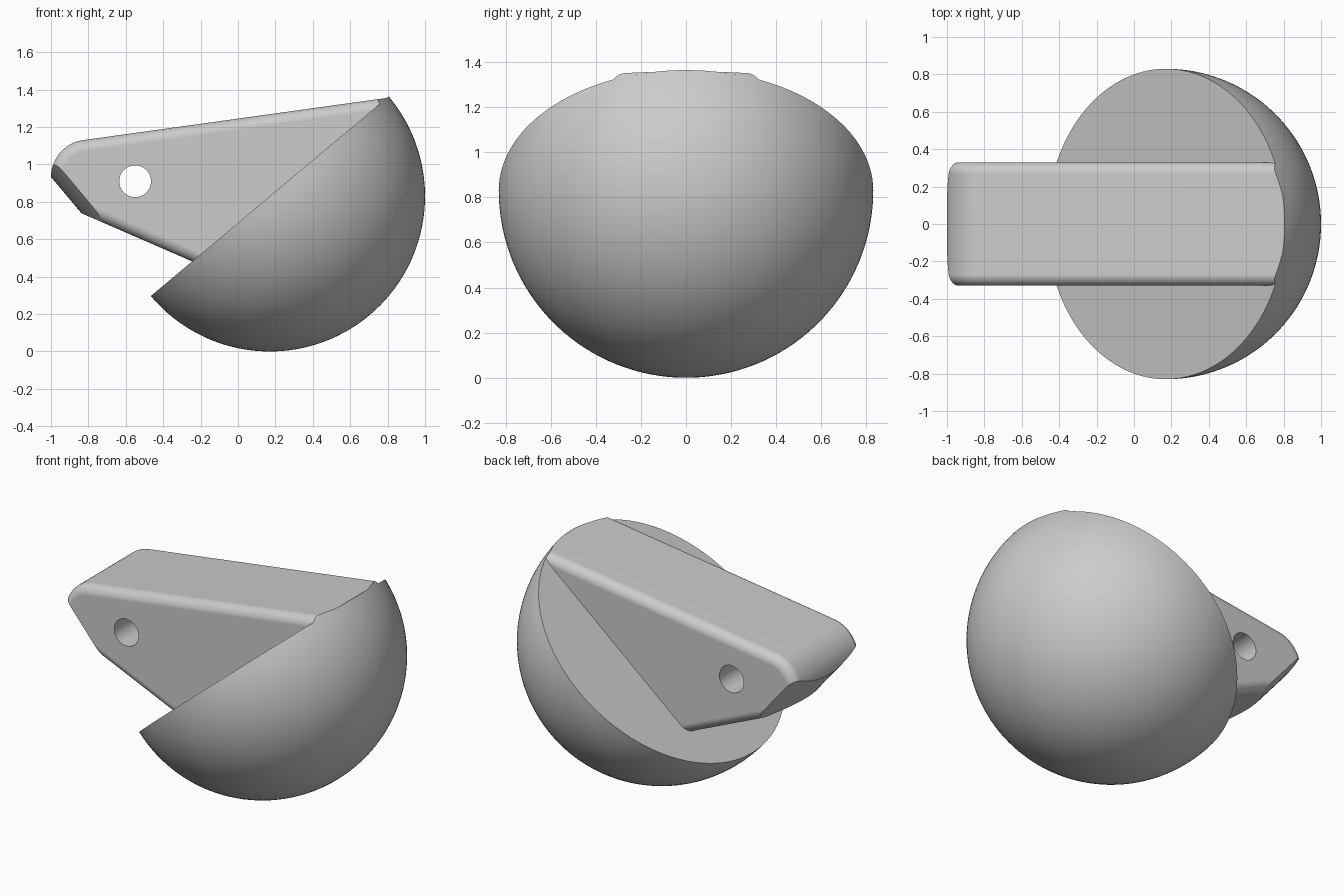
import bpy, bmesh, math
from mathutils import Matrix, Vector

if "Cube" in bpy.data.objects:
    bpy.data.objects.remove(bpy.data.objects["Cube"])

RADIUS = 0.83
CENTRE = Vector((0.17, 0, RADIUS))
TILT = Matrix.Translation(CENTRE) @ Matrix.Rotation(math.radians(-40), 4, "Y")

grey = bpy.data.materials.new("plain grey")
grey.use_nodes = True
COLOUR = (0.6, 0.6, 0.6, 1)
grey.diffuse_color = COLOUR
grey.node_tree.nodes["Principled BSDF"].inputs["Base Color"].default_value = COLOUR


def make(name, bm):
    bmesh.ops.recalc_face_normals(bm, faces=bm.faces)
    mesh = bpy.data.meshes.new(name)
    bm.to_mesh(mesh)
    bm.free()
    mesh.materials.append(grey)
    obj = bpy.data.objects.new(name, mesh)
    bpy.context.collection.objects.link(obj)
    return obj


def cylinder(name, radius, depth, matrix, sides):
    bm = bmesh.new()
    bmesh.ops.create_cone(bm, cap_ends=True, segments=sides, radius1=radius,
                          radius2=radius, depth=depth, matrix=matrix)
    return make(name, bm)


def activate(obj):
    bpy.ops.object.select_all(action="DESELECT")
    obj.select_set(True)
    bpy.context.view_layer.objects.active = obj


def boolean(obj, cutter, operation):
    mod = obj.modifiers.new(operation.lower(), "BOOLEAN")
    mod.operation, mod.object, mod.solver = operation, cutter, "EXACT"
    cutter.hide_render = True


def smooth(obj):
    activate(obj)
    bpy.ops.object.shade_smooth_by_angle(angle=math.radians(22))
    mod = obj.modifiers.new("even shading", "WEIGHTED_NORMAL")
    mod.keep_sharp = True


# Half ball with a flat tilted face
bm = bmesh.new()
bmesh.ops.create_uvsphere(bm, u_segments=128, v_segments=64, radius=RADIUS)
cut = bmesh.ops.bisect_plane(bm, geom=bm.verts[:] + bm.edges[:] + bm.faces[:],
                             plane_co=(0, 0, 0), plane_no=(0, 0, 1), clear_outer=True)
bmesh.ops.holes_fill(bm, edges=[e for e in bm.edges if e.is_boundary], sides=0)
bm.transform(TILT)
half_ball = make("half_ball", bm)
smooth(half_ball)

# Arm: side profile extruded across y, with a rounded nose
HALF_WIDTH = 0.33
profile = [(-1, 1.106), (1, 1.384), (1, 0.375), (0, 0.375), (-1, 0.81)]
bm = bmesh.new()
face = bm.faces.new([bm.verts.new((x, -HALF_WIDTH, z)) for x, z in profile])
ext = bmesh.ops.extrude_face_region(bm, geom=[face])
bmesh.ops.translate(bm, vec=(0, 2 * HALF_WIDTH, 0),
                    verts=[v for v in ext["geom"] if isinstance(v, bmesh.types.BMVert)])
nose = [e for e in bm.edges
        if all(v.co.x < -0.99 and v.co.z > 1 for v in e.verts)]
bmesh.ops.bevel(bm, geom=nose, offset=0.17, segments=14, profile=0.5, affect="EDGES")
arm = make("arm", bm)

# Round the long edges, then trim both ends to the round outline and drill the hole
fillet = arm.modifiers.new("fillet", "BEVEL")
fillet.width, fillet.segments = 0.06, 8
fillet.limit_method, fillet.angle_limit = "ANGLE", math.radians(22)
trim = cylinder("trim_helper", RADIUS, 2, TILT @ Matrix.Translation((0, 0, 0.998)), 128)
drill = cylinder("drill_helper", 0.085, 2, Matrix.Translation((-0.55, 0, 0.91))
                 @ Matrix.Rotation(math.pi / 2, 4, "X"), 48)
boolean(arm, trim, "INTERSECT")
boolean(arm, drill, "DIFFERENCE")
activate(arm)
for mod in list(arm.modifiers):
    bpy.ops.object.modifier_apply(modifier=mod.name)
for helper in (trim, drill):
    bpy.data.objects.remove(helper)
smooth(arm)
